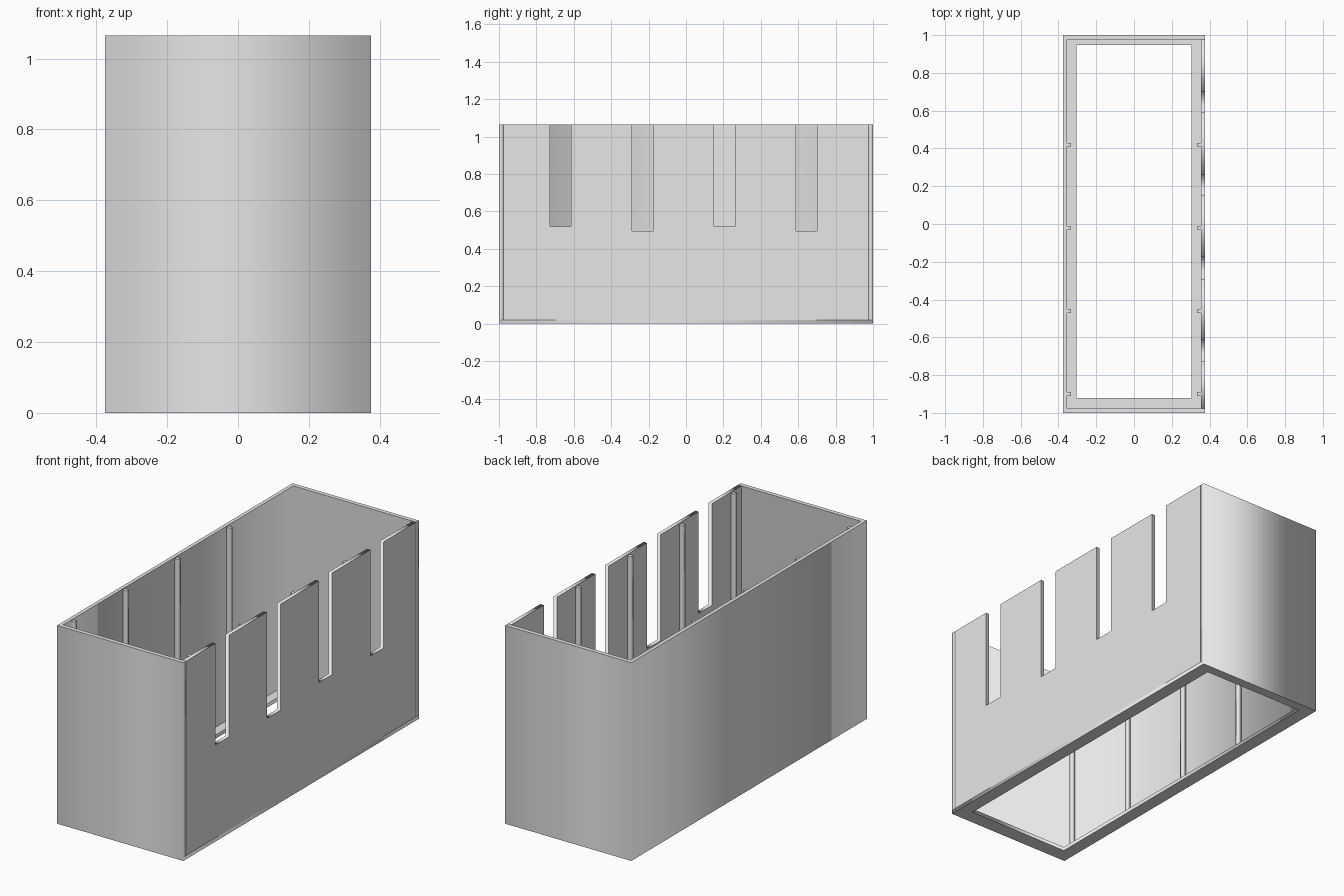
import bpy, bmesh

if "Cube" in bpy.data.objects:
    bpy.data.objects.remove(bpy.data.objects["Cube"])

X, Y, H = 0.375, 1.0, 1.065       # half width, half length, height
IX, IY = 0.355, 0.977             # inner faces of the walls
FLOOR = 0.02
SLOTS = [(-0.728, -0.614, 0.519), (-0.29, -0.175, 0.495),
         (0.15, 0.263, 0.519), (0.589, 0.70, 0.495)]
RIBS = [-0.90, -0.46, -0.02, 0.42]

grey = bpy.data.materials.new("plain grey")
grey.diffuse_color = (0.8, 0.8, 0.8, 1)
grey.use_nodes = True
grey.node_tree.nodes["Principled BSDF"].inputs["Base Color"].default_value = grey.diffuse_color


def prism(name, loops, axis, lo, hi):
    """Extrude an outline (with optional hole) along x or z."""
    curve = bpy.data.curves.new(name, 'CURVE')
    curve.dimensions = '2D'
    curve.fill_mode = 'BOTH'
    curve.extrude = (hi - lo) / 2
    for pts in loops:
        s = curve.splines.new('POLY')
        s.points.add(len(pts) - 1)
        for p, (a, b) in zip(s.points, pts):
            p.co = (a, b, 0, 1)
        s.use_cyclic_u = True
    tmp = bpy.data.objects.new(name, curve)
    mesh = bpy.data.meshes.new_from_object(tmp)
    bpy.data.objects.remove(tmp)
    mid = (lo + hi) / 2
    for v in mesh.vertices:
        a, b, c = v.co
        v.co = (a, b, c + mid) if axis == 'z' else (c + mid, a, b)
    bm = bmesh.new()
    bm.from_mesh(mesh)
    bmesh.ops.remove_doubles(bm, verts=bm.verts, dist=1e-5)
    bmesh.ops.recalc_face_normals(bm, faces=bm.faces)
    bmesh.ops.dissolve_limit(bm, angle_limit=0.01, verts=bm.verts, edges=bm.edges)
    bm.to_mesh(mesh)
    bm.free()
    mesh.materials.clear()
    mesh.materials.append(grey)
    ob = bpy.data.objects.new(name, mesh)
    bpy.context.collection.objects.link(ob)
    return ob


def rect(x0, x1, y0, y1):
    return [(x0, y0), (x1, y0), (x1, y1), (x0, y1)]


# Base rim and the three plain walls as one U-shaped shell
prism("base_rim", [rect(-X, X, -Y, Y), rect(-0.304, 0.304, -0.92, 0.948)],
      'z', 0, FLOOR)
prism("plain_walls", [[(X, -Y), (X, -IY), (-IX, -IY), (-IX, IY),
                       (X, IY), (X, Y), (-X, Y), (-X, -Y)]], 'z', FLOOR, H)

# Slotted side wall
outline = [(-IY, FLOOR), (IY, FLOOR), (IY, H)]
for y0, y1, z in reversed(SLOTS):
    outline += [(y1, H), (y1, z), (y0, z), (y0, H)]
outline.append((-IY, H))
prism("slotted_wall", [outline], 'x', IX, X)

# Slim upright ribs inside both long walls
for i, y in enumerate(RIBS):
    for side, x0 in (("left", -IX), ("right", IX - 0.022)):
        prism(f"rib_{side}_{i + 1}", [rect(x0, x0 + 0.022, y - 0.01, y + 0.01)],
              'z', FLOOR, H - 0.006)
